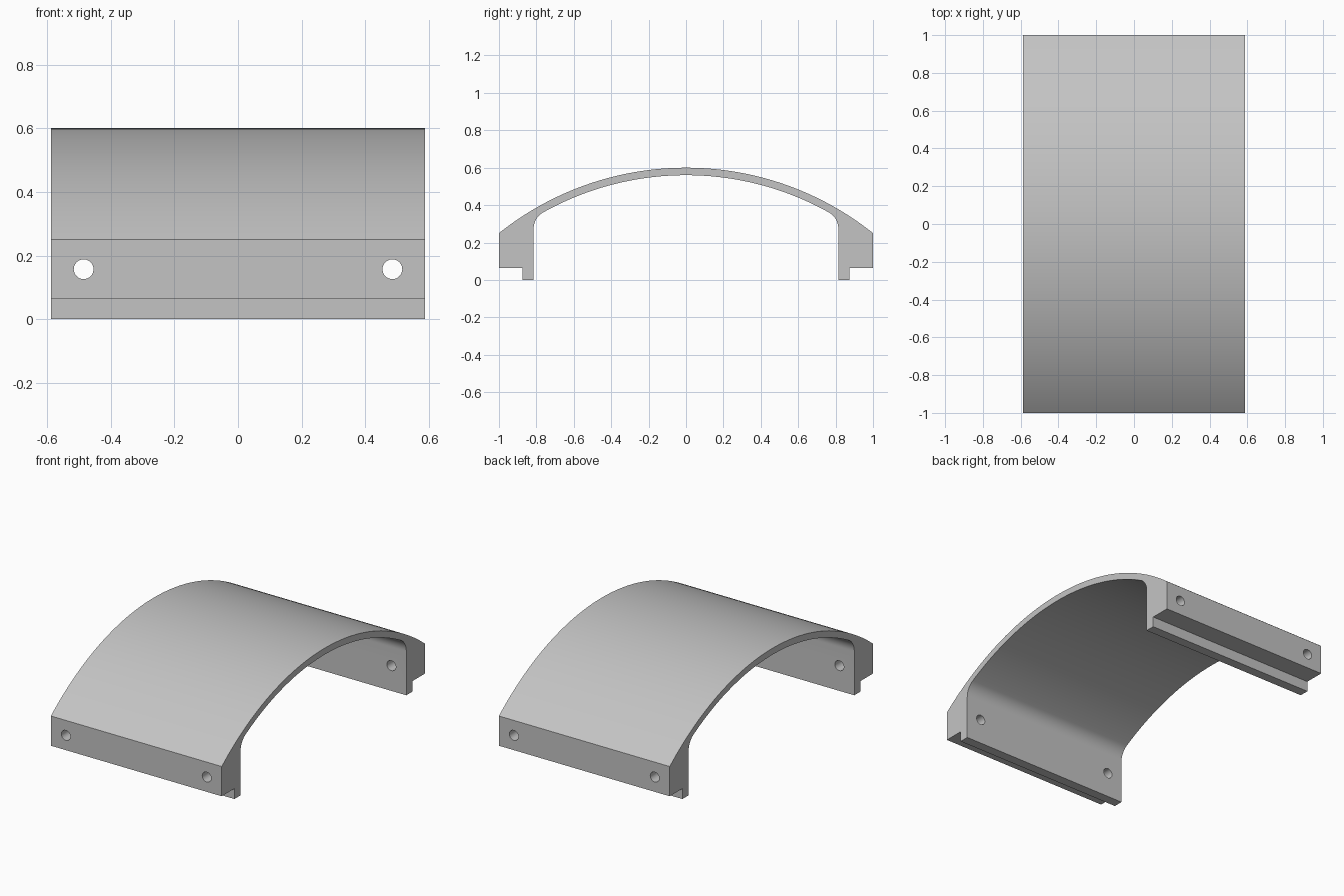
import bpy, bmesh, math

cube = bpy.data.objects.get("Cube")
if cube:
    bpy.data.objects.remove(cube, do_unlink=True)

HALF_X = 0.588            # half width of the cover
WALL_Y = 0.815            # inner face of the side walls
R_OUT, R_IN = 1.604, 1.564
CENTRE_Z = 0.6 - R_OUT    # common centre of both arcs
FILLET = 0.1

grey = bpy.data.materials.new("light grey")
grey.use_nodes = True
colour = (0.55, 0.55, 0.55, 1)
grey.diffuse_color = colour
grey.node_tree.nodes["Principled BSDF"].inputs["Base Color"].default_value = colour


def arc(cy, cz, r, start, end, steps):
    """Points on an arc, angles measured from +y."""
    angles = [start + (end - start) * i / steps for i in range(steps + 1)]
    return [(cy + r * math.cos(a), cz + r * math.sin(a)) for a in angles]


# Half profile: crown, outer arc, wall with stepped foot, fillet, inner arc
top = math.pi / 2
outer = arc(0, CENTRE_Z, R_OUT, top, math.acos(1 / R_OUT), 32)
foot = [(1, 0.065), (0.875, 0.065), (0.875, 0), (WALL_Y, 0)]
fillet_y = WALL_Y - FILLET
tangent = math.acos(fillet_y / (R_IN - FILLET))
fillet_z = CENTRE_Z + (R_IN - FILLET) * math.sin(tangent)
fillet = arc(fillet_y, fillet_z, FILLET, 0, tangent, 10)
inner = arc(0, CENTRE_Z, R_IN, tangent, top, 28)[1:]
half = outer + foot + fillet + inner
profile = half + [(-y, z) for y, z in reversed(half[1:-1])]

# Extrude the closed profile along x
bm = bmesh.new()
face = bm.faces.new([bm.verts.new((-HALF_X, y, z)) for y, z in profile])
moved = bmesh.ops.extrude_face_region(bm, geom=[face])["geom"]
bmesh.ops.translate(bm, vec=(2 * HALF_X, 0, 0),
                    verts=[v for v in moved if isinstance(v, bmesh.types.BMVert)])
bmesh.ops.recalc_face_normals(bm, faces=bm.faces)
mesh = bpy.data.meshes.new("arched_cover")
bm.to_mesh(mesh)
bm.free()
mesh.materials.append(grey)
cover = bpy.data.objects.new("arched_cover", mesh)
bpy.context.collection.objects.link(cover)

# Screw holes through both walls
for side, x in (("left", 0.485), ("right", -0.485)):
    bpy.ops.mesh.primitive_cylinder_add(vertices=32, radius=0.031, depth=2.4,
                                        location=(x, 0, 0.157),
                                        rotation=(math.pi / 2, 0, 0))
    cutter = bpy.context.object
    cutter.name = side + "_hole_cutter"
    cutter.data.materials.append(grey)
    cut = cover.modifiers.new(side + "_holes", "BOOLEAN")
    cut.operation = "DIFFERENCE"
    cut.solver = "EXACT"
    cut.object = cutter

# Apply the cuts, then remove the cutters
bpy.ops.object.select_all(action="DESELECT")
cover.select_set(True)
bpy.context.view_layer.objects.active = cover
for cut in list(cover.modifiers):
    cutter = cut.object
    bpy.ops.object.modifier_apply(modifier=cut.name)
    bpy.data.objects.remove(cutter, do_unlink=True)
bpy.ops.object.shade_smooth_by_angle(angle=math.radians(25))
